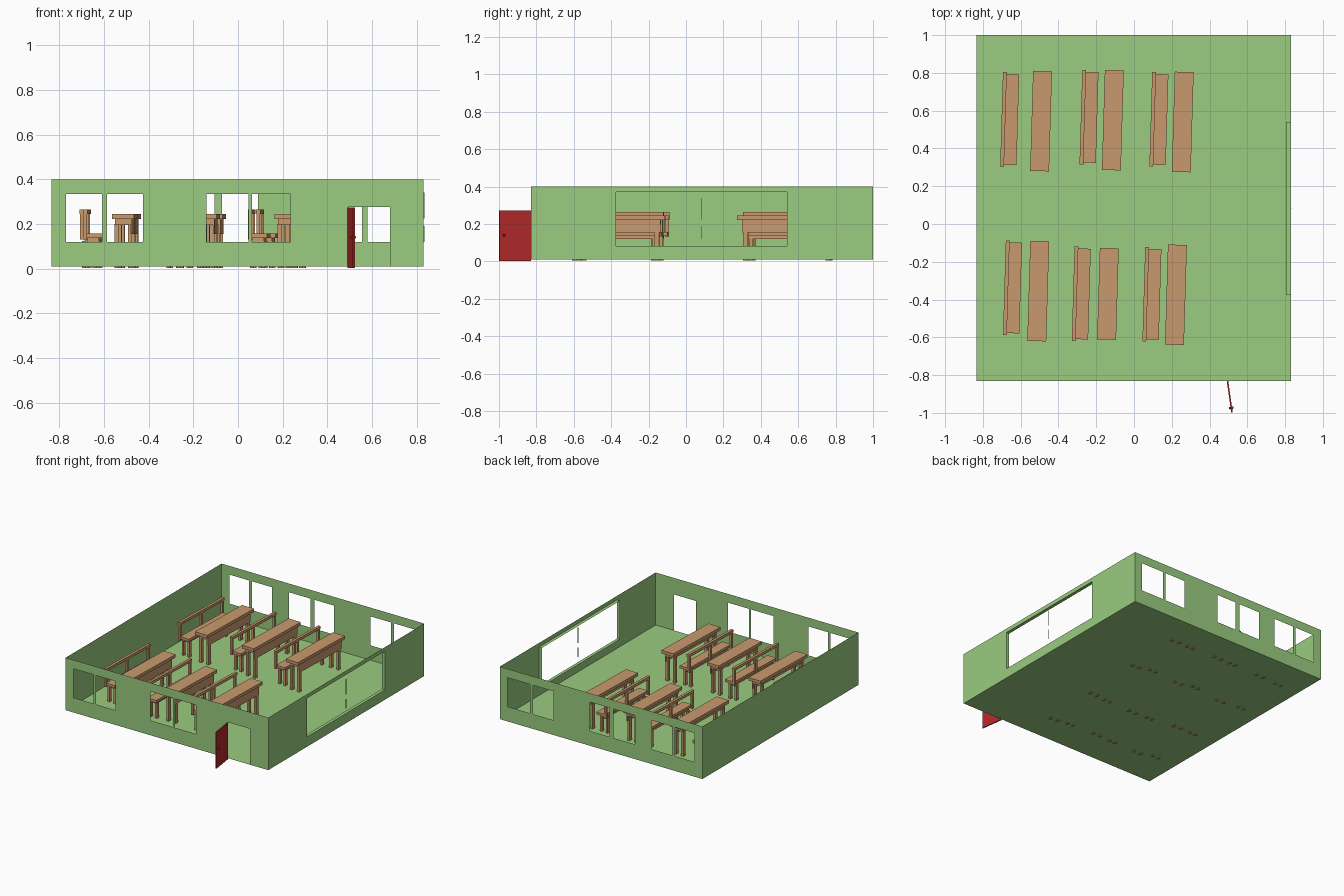
import bpy, bmesh, math
from mathutils import Matrix, Vector

if "Cube" in bpy.data.objects:
    bpy.data.objects.remove(bpy.data.objects["Cube"])


def material(name, rgb):
    m = bpy.data.materials.new(name)
    m.diffuse_color = (*rgb, 1)
    m.use_nodes = True
    m.node_tree.nodes["Principled BSDF"].inputs["Base Color"].default_value = m.diffuse_color
    return m


GREEN = material("wall_green", (0.328, 0.604, 0.216))
WOOD = material("light_wood", (0.584, 0.323, 0.156))
RED = material("door_red", (0.445, 0.023, 0.023))

X0, X1, Y0, Y1, Z0, Z1 = -0.835, 0.83, -0.83, 1.0, 0.01, 0.4


def finish(name, bm, mat):
    mesh = bpy.data.meshes.new(name)
    bm.to_mesh(mesh)
    bm.free()
    mesh.materials.append(mat)
    ob = bpy.data.objects.new(name, mesh)
    bpy.context.collection.objects.link(ob)
    return ob


def add_box(bm, x0, x1, y0, y1, z0, z1):
    size = Matrix.Diagonal((x1 - x0, y1 - y0, z1 - z0, 1))
    centre = Vector(((x0 + x1) / 2, (y0 + y1) / 2, (z0 + z1) / 2))
    bmesh.ops.create_cube(bm, size=1, matrix=Matrix.Translation(centre) @ size)


def sheet(name, u0, u1, v0, v1, place, holes=(), flip=False):
    """Thin sheet on a grid, leaving out the cells inside the holes."""
    us = sorted({u0, u1, *[h[0] for h in holes], *[h[1] for h in holes]})
    vs = sorted({v0, v1, *[h[2] for h in holes], *[h[3] for h in holes]})
    bm = bmesh.new()
    grid = [[bm.verts.new(place(u, v)) for v in vs] for u in us]
    for i in range(len(us) - 1):
        for j in range(len(vs) - 1):
            u, v = (us[i] + us[i + 1]) / 2, (vs[j] + vs[j + 1]) / 2
            if any(h[0] < u < h[1] and h[2] < v < h[3] for h in holes):
                continue
            q = [grid[i][j], grid[i + 1][j], grid[i + 1][j + 1], grid[i][j + 1]]
            bm.faces.new(q[::-1] if flip else q)
    loose = [v for v in bm.verts if not v.link_faces]
    bmesh.ops.delete(bm, geom=loose, context='VERTS')
    return finish(name, bm, GREEN)


def panes(*spans):
    return [(a, b, 0.12, 0.335) for a, b in spans]


# Room shell: floor and four walls with openings
sheet("floor", X0, X1, Y0, Y1, lambda u, v: (u, v, Z0))
front_holes = panes((-0.77, -0.608), (-0.586, -0.425), (-0.14, 0.047), (0.062, 0.235))
front_holes.append((0.495, 0.68, Z0, 0.277))
sheet("front_wall", X0, X1, Z0, Z1, lambda u, v: (u, Y0, v), front_holes)
back_holes = panes((-0.77, -0.608), (-0.586, -0.42), (-0.28, -0.105),
                   (-0.072, 0.09), (0.388, 0.556), (0.58, 0.768))
sheet("back_wall", X0, X1, Z0, Z1, lambda u, v: (u, Y1, v), back_holes, True)
sheet("left_wall", Y0, Y1, Z0, Z1, lambda u, v: (X0, u, v), (), True)
A, B, C, D = -0.375, 0.54, 0.083, 0.37
sheet("right_wall", Y0, Y1, Z0, Z1, lambda u, v: (X1, u, v), [(A, B, C, D)])

# Wide opening: inward reveal and slim centre catches
for name, z in (("opening_sill", C), ("opening_head", D)):
    sheet(name, X1 - 0.024, X1, A, B, lambda u, v, z=z: (u, v, z))
for name, y in (("opening_front_side", A), ("opening_back_side", B)):
    sheet(name, X1 - 0.024, X1, C, D, lambda u, v, y=y: (u, y, v))
bm = bmesh.new()
for z0, z1 in ((0.12, 0.19), (0.225, 0.34)):
    add_box(bm, X1 - 0.001, X1 + 0.004, 0.079, 0.082, z0, z1)
finish("centre_catches", bm, GREEN)

# Open door with knobs, swung outward from its hinge
bm = bmesh.new()
add_box(bm, -0.004, 0.004, -0.17, 0, 0, 0.27)
for side in (-1, 1):
    knob = Matrix.Translation((side * 0.006, -0.145, 0.138))
    bmesh.ops.create_uvsphere(bm, u_segments=8, v_segments=6, radius=0.007, matrix=knob)
door = finish("door", bm, RED)
door.location = (0.495, Y0, 0.003)
door.rotation_euler.z = math.radians(8)


def desk(name, x, y, length):
    w, h = 0.05, length / 2
    bm = bmesh.new()
    add_box(bm, -w, w, -h, h, 0.222, 0.245)                                # top
    add_box(bm, -w + 0.014, w - 0.012, -h + 0.025, h - 0.025, 0.196, 0.222)  # apron
    add_box(bm, w - 0.018, w - 0.01, -h + 0.025, h - 0.025, 0.155, 0.222)    # front panel
    for sx in (-1, 1):
        for sy in (-1, 1):
            cx, cy = sx * 0.03, sy * (h - 0.045)
            add_box(bm, cx - 0.009, cx + 0.009, cy - 0.013, cy + 0.013, 0.004, 0.2)
    place(finish(name, bm, WOOD), x, y)


def bench(name, x, y, length):
    w, h = 0.041, length / 2
    bm = bmesh.new()
    add_box(bm, -w + 0.012, w + 0.004, -h + 0.01, h - 0.01, 0.138, 0.157)  # seat
    add_box(bm, -w + 0.02, w - 0.012, -h + 0.03, h - 0.03, 0.12, 0.138)  # apron
    add_box(bm, -w, -w + 0.02, -h, h, 0.245, 0.265)                      # back rail
    for cy in (-h + 0.012, 0, h - 0.012):                                # back posts
        add_box(bm, -w + 0.001, -w + 0.017, cy - 0.009, cy + 0.009, 0.13, 0.25)
    for cx in (-0.024, 0.024):                                           # legs
        for cy in (-h + 0.045, h - 0.045):
            add_box(bm, cx - 0.008, cx + 0.008, cy - 0.011, cy + 0.011, 0.004, 0.125)
    place(finish(name, bm, WOOD), x, y)


def place(ob, x, y):
    ob.location = (x, y, 0)
    ob.rotation_euler.z = math.radians(-1.7)


# Two rows of three desk and bench pairs: bench x, y, desk x, y, desk length
pairs = [
    (-0.66, 0.553, -0.492, 0.545, 0.53), (-0.24, 0.565, -0.112, 0.55, 0.53),
    (0.13, 0.553, 0.258, 0.54, 0.53), (-0.645, -0.338, -0.507, -0.355, 0.53),
    (-0.281, -0.37, -0.138, -0.37, 0.485), (0.093, -0.372, 0.222, -0.375, 0.53),
]
for i, (bx, by, dx, dy, length) in enumerate(pairs, 1):
    bench(f"bench_{i}", bx, by, 0.5)
    desk(f"desk_{i}", dx, dy, length)
